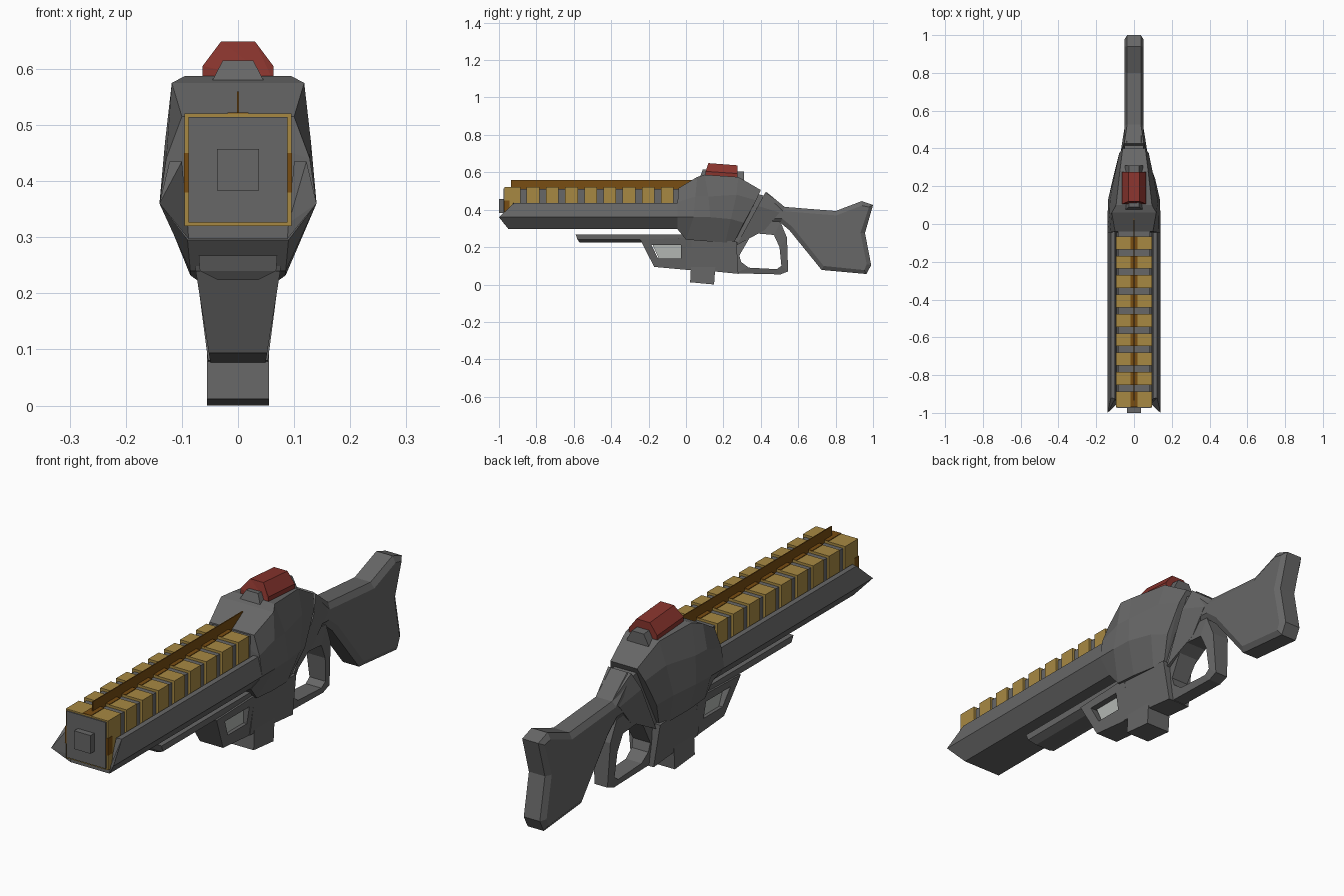
import bpy, bmesh
from mathutils import Vector


def mat(name, r, g, b):
    m = bpy.data.materials.new(name)
    m.diffuse_color = (r, g, b, 1)
    return m


GREY = mat("gunmetal_grey", 0.135, 0.135, 0.135)
GOLD = mat("brass_gold", 0.39, 0.25, 0.055)
BROWN = mat("burnt_orange", 0.19, 0.075, 0.006)
RED = mat("dark_red", 0.25, 0.035, 0.027)
LIGHT = mat("light_grey", 0.45, 0.47, 0.45)


def finish(name, bm, material):
    bmesh.ops.recalc_face_normals(bm, faces=bm.faces)
    me = bpy.data.meshes.new(name)
    bm.to_mesh(me)
    bm.free()
    me.materials.append(material)
    ob = bpy.data.objects.new(name, me)
    bpy.context.collection.objects.link(ob)
    return ob


def box(name, x, y0, y1, z0, z1, material):
    return prism(name, [(y0, z0), (y1, z0), (y1, z1), (y0, z1)], lambda z: x, material)


def prism(name, pts, width, material, inset=0, depth=0):
    """Side outline (y, z) widened to +-width(z), caps optionally chamfered."""
    bm = bmesh.new()
    sides = [[bm.verts.new((s * width(z), y, z)) for y, z in pts] for s in (-1, 1)]
    caps = [bm.faces.new(sides[0]), bm.faces.new(sides[1][::-1])]
    n = len(pts)
    for i in range(n):
        j = (i + 1) % n
        bm.faces.new((sides[0][i], sides[1][i], sides[1][j], sides[0][j]))
    bmesh.ops.recalc_face_normals(bm, faces=bm.faces)
    if inset:
        bmesh.ops.inset_individual(bm, faces=caps, thickness=inset, depth=depth)
    return finish(name, bm, material)


def ring(name, outer, inner, width, material, slim=1.0):
    """Frame with a hole through it; the rims may be slimmer than the hole edge."""
    bm = bmesh.new()
    loops = []
    for pts, s, k in ((outer, -1, slim), (outer, 1, slim), (inner, 1, 1), (inner, -1, 1)):
        loops.append([bm.verts.new((s * k * width(z), y, z)) for y, z in pts])
    n = len(outer)
    for a in range(4):
        p, q = loops[a], loops[(a + 1) % 4]
        for i in range(n):
            j = (i + 1) % n
            bm.faces.new((p[i], q[i], q[j], p[j]))
    return finish(name, bm, material)


def loft(name, rings, material):
    """Skin mirrored half sections, each listed from top to bottom."""
    bm = bmesh.new()
    loops = []
    for half in rings:
        full = half + [(-x, y, z) for x, y, z in half[::-1]]
        loops.append([bm.verts.new(p) for p in full])
    n = len(loops[0])
    for p, q in zip(loops, loops[1:]):
        for i in range(n):
            j = (i + 1) % n
            bm.faces.new((p[i], q[i], q[j], p[j]))
    caps = [bm.faces.new(loops[0]), bm.faces.new(loops[-1])]
    bmesh.ops.triangulate(bm, faces=caps, ngon_method='EAR_CLIP')
    return finish(name, bm, material)


# Barrel core, front plate and muzzle
box("barrel_core", 0.085, -0.95, 0.02, 0.33, 0.51, GREY)
box("barrel_front_plate", 0.088, -0.975, -0.94, 0.326, 0.514, GREY)
box("muzzle", 0.037, -1.0, -0.96, 0.383, 0.457, GREY)

# Gold bands with burnt orange inlays, and the top fin
for i in range(9):
    c = -0.1 - 0.1025 * i
    y0, y1 = c - 0.034, c + 0.034
    if i == 8:
        y0 = -0.97
    box(f"gold_band_{i + 1}", 0.095, y0, y1, 0.32, 0.52, GOLD)
    box(f"band_top_inlay_{i + 1}", 0.019, y0, y1, 0.516, 0.5225, BROWN)
box("top_fin", 0.002, -0.935, 0.03, 0.51, 0.56, BROWN)
box("side_inlay", 0.0965, -0.972, -0.945, 0.38, 0.45, BROWN)

# Trough cradling the barrel, with swept-forward side points
loft("barrel_trough", [
    [(0.09, -0.95, 0.325), (0.1, -0.925, 0.435), (0.122, -0.92, 0.435),
     (0.14, -1.0, 0.36), (0.088, -0.95, 0.297)][i:i + 5] for i in (0,)
] + [[(0.09, 0.0, 0.325), (0.1, 0.0, 0.435), (0.122, 0.0, 0.435),
      (0.14, 0.0, 0.36), (0.088, 0.0, 0.297)]], GREY)

# Receiver body, slanted at the rear
loft("receiver", [
    [(0.1, -0.04, 0.515), (0.128, -0.045, 0.44), (0.14, -0.045, 0.36), (0.09, -0.045, 0.295)],
    [(0.118, 0.06, 0.575), (0.13, 0.05, 0.47), (0.14, 0.04, 0.36), (0.085, 0.0, 0.24)],
    [(0.095, 0.1, 0.587), (0.127, 0.12, 0.47), (0.137, 0.13, 0.36), (0.085, 0.1, 0.232)],
    [(0.075, 0.28, 0.575), (0.1, 0.27, 0.48), (0.112, 0.24, 0.35), (0.075, 0.21, 0.225)],
    [(0.06, 0.4, 0.505), (0.078, 0.375, 0.45), (0.085, 0.31, 0.33), (0.055, 0.25, 0.212)],
], GREY)

# Joint filling the slanted seam behind the receiver
prism("rear_joint", [(0.35, 0.49), (0.42, 0.475), (0.29, 0.22), (0.22, 0.235)],
      lambda z: 0.05, GREY)

# Sight: red hood over a grey mount
def hood(name, outline, y0, y1, drop, material):
    return loft(name, [[(x, y0 + (0.015 if k == 0 else 0), z) for k, (x, z) in enumerate(outline)],
                       [(x, y1, z - drop) for x, z in outline]], material)


hood("sight_hood", [(0.03, 0.649), (0.063, 0.605), (0.063, 0.578)], 0.105, 0.275, 0.012, RED)
hood("sight_mount", [(0.027, 0.615), (0.048, 0.575), (0.05, 0.555)], 0.075, 0.31, 0.012, GREY)

# Shoulder stock with chamfered flanks
prism("stock", [(0.43, 0.495), (0.527, 0.415), (0.80, 0.393), (0.94, 0.446), (1.0, 0.425),
                (0.957, 0.275), (0.99, 0.104), (0.965, 0.056), (0.725, 0.078),
                (0.553, 0.29), (0.505, 0.33), (0.36, 0.345)],
      lambda z: 0.036, GREY, 0.024, 0.014)
loft("stock_neck", [
    [(0.052, 0.425, 0.494), (0.07, 0.385, 0.42), (0.055, 0.27, 0.21)],
    [(0.036, 0.53, 0.412), (0.052, 0.5, 0.385), (0.045, 0.42, 0.29)],
], GREY)

# Grip and trigger guard loop
ring("trigger_guard",
     [(0.235, 0.215), (0.345, 0.347), (0.505, 0.335), (0.54, 0.25),
      (0.546, 0.07), (0.505, 0.054), (0.26, 0.06), (0.23, 0.14)],
     [(0.285, 0.155), (0.355, 0.275), (0.47, 0.265), (0.5, 0.2),
      (0.51, 0.1), (0.485, 0.082), (0.335, 0.09), (0.295, 0.12)],
     lambda z: 0.03 + 0.06 * z, GREY, 0.85)

# Lower housing and magazine
prism("lower_housing", [(0.0, 0.25), (0.0, 0.08), (0.15, 0.07), (0.28, 0.057), (0.27, 0.23)],
      lambda z: 0.043 + 0.13 * z, GREY)
prism("magazine", [(0.035, 0.25), (0.022, 0.012), (0.15, 0.0), (0.168, 0.25)],
      lambda z: 0.055, GREY)

# Foregrip: long rail, framed handle and the pale insert in its window
loft("foregrip_rail", [
    [(0.07, -0.59, 0.267), (0.068, -0.58, 0.24), (0.036, -0.568, 0.224)],
    [(0.07, 0.03, 0.267), (0.068, 0.03, 0.24), (0.036, 0.03, 0.224)],
], GREY)
ring("foregrip_handle",
     [(-0.245, 0.24), (-0.17, 0.094), (0.03, 0.076), (0.03, 0.25)],
     [(-0.185, 0.212), (-0.15, 0.14), (-0.028, 0.14), (-0.028, 0.212)],
     lambda z: 0.037 + 0.16 * z, GREY)
prism("window_insert", [(-0.18, 0.215), (-0.145, 0.138), (-0.02, 0.138), (-0.02, 0.215)],
      lambda z: 0.045, LIGHT)
